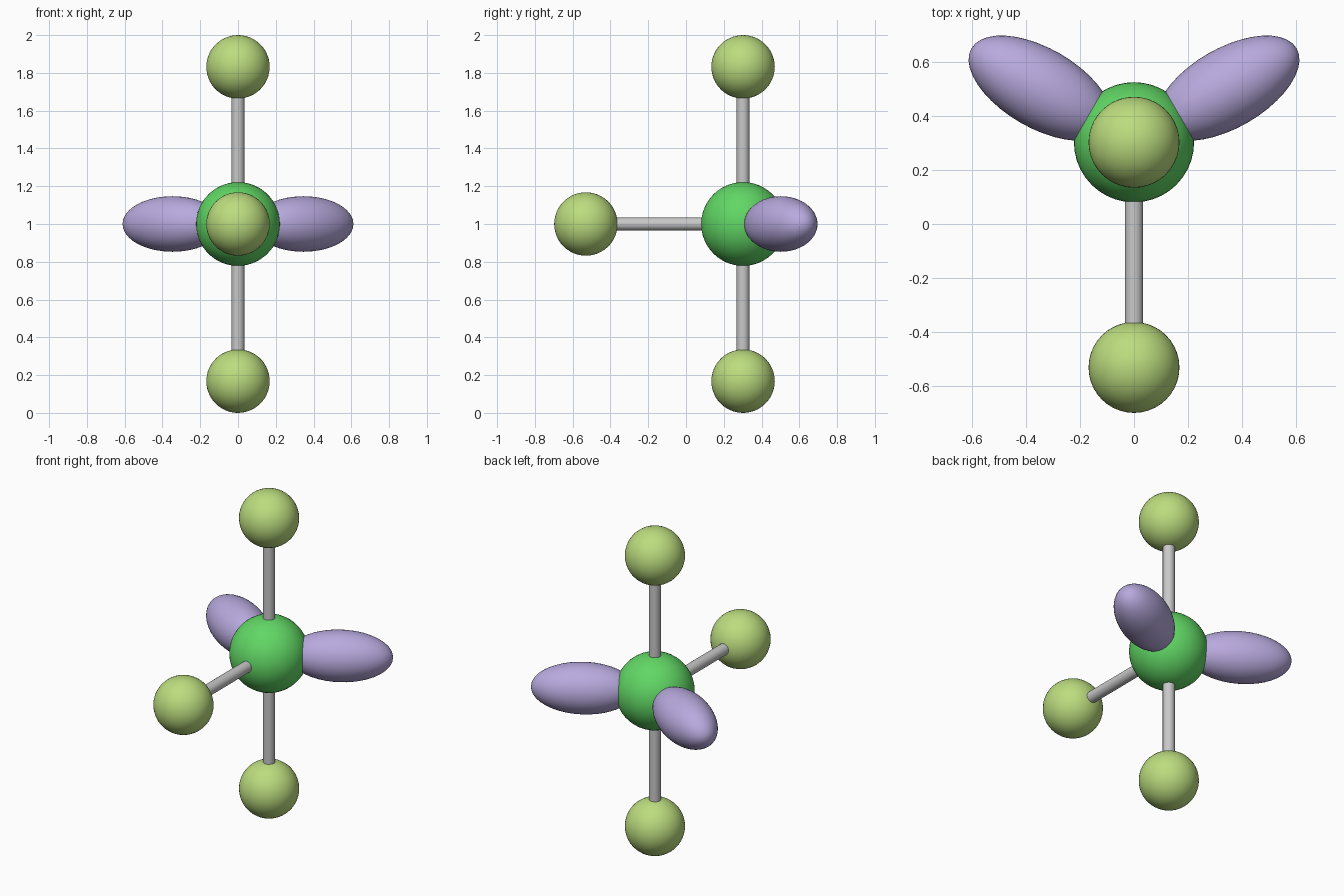
import bpy
import math
from mathutils import Vector

cube = bpy.data.objects.get("Cube")
if cube:
    bpy.data.objects.remove(cube, do_unlink=True)

CENTRE = Vector((0, 0.302, 1))
REACH = 0.832


def material(name, rgb):
    mat = bpy.data.materials.new(name)
    mat.use_nodes = True
    mat.diffuse_color = (*rgb, 1)
    mat.node_tree.nodes["Principled BSDF"].inputs["Base Color"].default_value = (*rgb, 1)
    return mat


green = material("green", (0.12, 0.68, 0.13))
lime = material("lime", (0.50, 0.72, 0.21))
lilac = material("lilac", (0.48, 0.40, 0.73))
grey = material("grey", (0.58, 0.58, 0.58))


def finish(name, mat):
    obj = bpy.context.object
    obj.name = name
    obj.data.materials.append(mat)
    bpy.ops.object.shade_smooth_by_angle(angle=math.radians(40))
    return obj


def ball(name, location, radius, mat):
    bpy.ops.mesh.primitive_ico_sphere_add(subdivisions=4, radius=radius, location=location)
    return finish(name, mat)


def bond(name, start, end):
    bpy.ops.mesh.primitive_cylinder_add(vertices=24, radius=0.034,
                                        depth=(end - start).length,
                                        location=(start + end) / 2)
    obj = finish(name, grey)
    obj.rotation_euler = (end - start).to_track_quat('Z', 'Y').to_euler()


# Central ball
ball("centre_ball", CENTRE, 0.222, green)

# Outer balls, each joined to the centre by a rod
for side, direction in (("top", (0, 0, 1)), ("bottom", (0, 0, -1)), ("front", (0, -1, 0))):
    end = CENTRE + Vector(direction) * REACH
    ball(side + "_ball", end, 0.168, lime)
    bond(side + "_rod", CENTRE, end)

# Two stretched lobes spread toward the back
for side, degrees in (("left", 30), ("right", 150)):
    angle = math.radians(degrees)
    direction = Vector((math.cos(angle), math.sin(angle), 0))
    lobe = ball(side + "_lobe", CENTRE + direction * 0.4, 1, lilac)
    lobe.scale = (0.294, 0.147, 0.147)
    lobe.rotation_euler.z = angle
